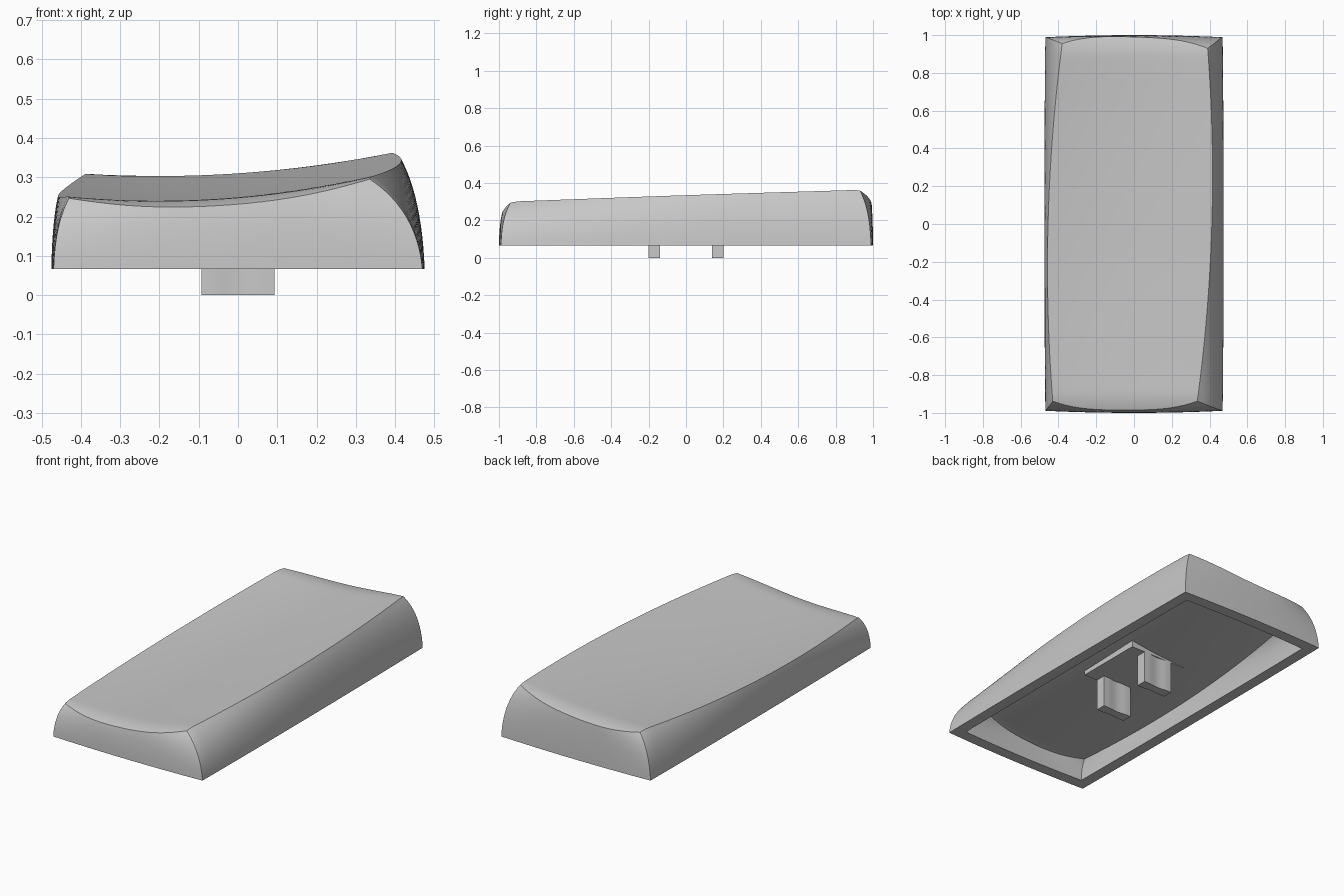
import bpy, bmesh, math

cube = bpy.data.objects.get("Cube")
if cube:
    bpy.data.objects.remove(cube, do_unlink=True)

grey = bpy.data.materials.new("plain_grey")
grey.use_nodes = True
colour = (0.58, 0.58, 0.58, 1)
grey.diffuse_color = colour
grey.node_tree.nodes["Principled BSDF"].inputs["Base Color"].default_value = colour

BASE_Z = 0.067
NU, NV, ROWS = 32, 48, 12


def finish(bm, name):
    bmesh.ops.recalc_face_normals(bm, faces=bm.faces)
    mesh = bpy.data.meshes.new(name)
    bm.to_mesh(mesh)
    bm.free()
    mesh.materials.append(grey)
    ob = bpy.data.objects.new(name, mesh)
    bpy.context.collection.objects.link(ob)
    bpy.ops.object.select_all(action='DESELECT')
    ob.select_set(True)
    bpy.context.view_layer.objects.active = ob
    bpy.ops.object.shade_smooth_by_angle(angle=math.radians(22))
    return ob


def bow(a, b, c, t, power=2):
    """Curve through a, b, c at t = -1, 0, 1; a higher power bends nearer the ends."""
    return b + (c - a) / 2 * t + ((a + c) / 2 - b) * abs(t) ** power


def mix(a, b, t):
    return a + (b - a) * t


def top_xy(u, v):
    x = mix(bow(-0.43, -0.455, -0.38, v), bow(0.335, 0.412, 0.39, v), (u + 1) / 2)
    y = mix(bow(-0.938, -0.985, -0.938, u, 3), bow(0.955, 0.99, 0.93, u, 3), (v + 1) / 2)
    return x, y


def top_z(x, y):
    """Tilted dish, sagging lengthwise and rolled over at both ends."""
    t = (y + 0.92) / 1.84
    z = mix(0.241, 0.306, t) + mix(0.21, 0.165, t) * (x + 0.2) ** 2
    z -= (0.018 - 0.022 * x) * (1 - (y / 0.93) ** 2)
    roll = max(0, abs(y) - 0.88) / 0.105
    return z - 0.018 * roll ** 2


def outer_top(u, v):
    x, y = top_xy(u, v)
    return x, y, top_z(x, y)


def ceiling(u, v):
    x, y = top_xy(u, v)
    x, y = x * 0.91, y * 0.94
    return x, y, top_z(x, y) - 0.072


def skin(bm, surface, half_x, half_y):
    """Surface grid with bulged walls down to the base; returns the base ring."""
    ease = lambda i, n: math.sin(math.pi / 2 * (2 * i / n - 1))
    us = [ease(i, NU) for i in range(NU + 1)]
    vs = [ease(j, NV) for j in range(NV + 1)]
    grid = [[bm.verts.new(surface(u, v)) for v in vs] for u in us]
    for i in range(NU):
        for j in range(NV):
            bm.faces.new((grid[i][j], grid[i + 1][j], grid[i + 1][j + 1], grid[i][j + 1]))
    border = ([(i, 0) for i in range(NU)] + [(NU, j) for j in range(NV)]
              + [(i, NV) for i in range(NU, 0, -1)] + [(0, j) for j in range(NV, 0, -1)])
    ring = [grid[i][j] for i, j in border]
    tops = [v.co.copy() for v in ring]
    pull = (0.1, 0.06, 0.65)
    for r in range(1, ROWS + 1):
        s = r / ROWS
        row = []
        for (i, j), p in zip(border, tops):
            u, v = us[i], vs[j]
            foot = (half_x * u * (1 - 0.012 * v * v), half_y * v * (1 - 0.011 * u * u), BASE_Z)
            row.append(bm.verts.new([
                (1 - s) ** 2 * p[k] + 2 * s * (1 - s) * mix(foot[k], p[k], pull[k])
                + s * s * foot[k] for k in range(3)]))
        bridge(bm, ring, row)
        ring = row
    return ring


def bridge(bm, a, b):
    n = len(a)
    for k in range(n):
        m = (k + 1) % n
        bm.faces.new((a[k], a[m], b[m], b[k]))


# Hollow cap: outer skin, inner skin and flat bottom rim
bm = bmesh.new()
bridge(bm, skin(bm, outer_top, 0.475, 1.0), skin(bm, ceiling, 0.41, 0.935))
finish(bm, "cap_shell")

# Flat mounting pad, partly sunk into the ceiling
bm = bmesh.new()
bmesh.ops.create_cube(bm, size=1)
for v in bm.verts:
    v.co = (v.co.x * 0.36, v.co.y * 0.4, 0.209 + v.co.z * 0.05)
finish(bm, "mounting_pad")


# Two stem posts with shallow grooves on both wide faces
def half_depth(x):
    a = abs(x)
    return 0.03 if a > 0.07 else 0.03 - 0.003 * (1 + math.cos(math.pi * a / 0.07))


xs = [-0.093] + [0.01 * i for i in range(-7, 8)] + [0.093]
for name, y in (("front_stem", -0.17), ("back_stem", 0.17)):
    bm = bmesh.new()
    outline = [(x, y - half_depth(x)) for x in xs] + [(x, y + half_depth(x)) for x in reversed(xs)]
    low, high = [[bm.verts.new((px, py, z)) for px, py in outline] for z in (0, 0.2)]
    bridge(bm, low, high)
    bm.faces.new(low)
    bm.faces.new(high)
    finish(bm, name)
